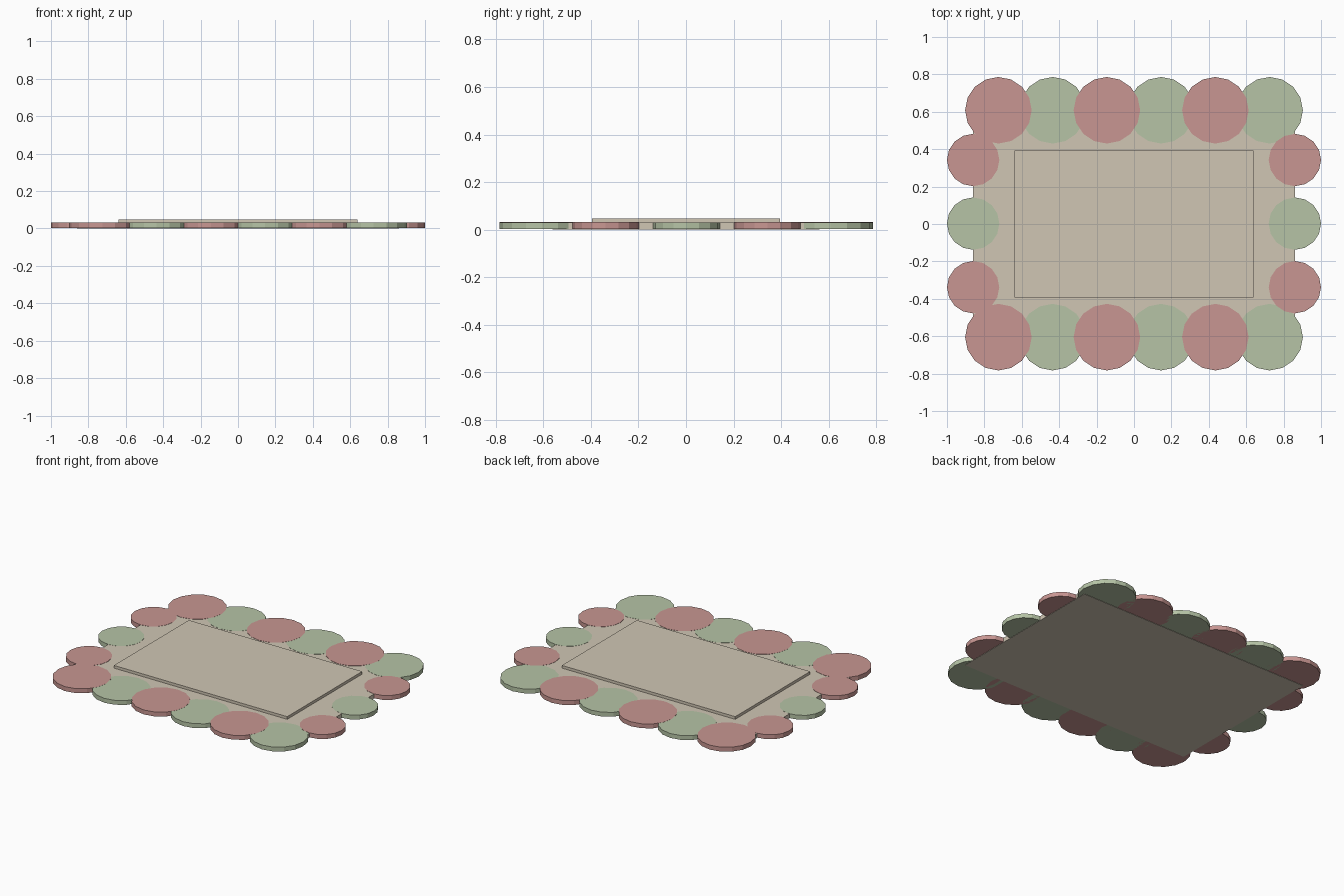
import bpy
import math

if "Cube" in bpy.data.objects:
    bpy.data.objects.remove(bpy.data.objects["Cube"])


def make_material(name, colour):
    m = bpy.data.materials.new(name)
    m.diffuse_color = (*colour, 1)
    m.use_nodes = True
    m.node_tree.nodes["Principled BSDF"].inputs["Base Color"].default_value = m.diffuse_color
    return m


pink = make_material("dusty_pink", (0.578, 0.305, 0.287))
green = make_material("sage_green", (0.468, 0.552, 0.381))
beige = make_material("warm_beige", (0.631, 0.565, 0.456))


def box(name, sx, sy, z0, z1, mat):
    bpy.ops.mesh.primitive_cube_add(size=1, location=(0, 0, (z0 + z1) / 2))
    o = bpy.context.object
    o.name = name
    o.scale = (sx, sy, z1 - z0)
    bpy.ops.object.transform_apply(location=False, rotation=False, scale=True)
    o.data.materials.append(mat)


def disc(name, x, y, r, mat):
    # pink discs sit a hair higher so overlaps stay clean
    z0, z1 = 0.002, (0.0315 if mat == pink else 0.031)
    bpy.ops.mesh.primitive_cylinder_add(vertices=16, radius=r, depth=z1 - z0,
                                        location=(x, y, (z0 + z1) / 2))
    o = bpy.context.object
    o.name = name
    o.data.materials.append(mat)


# Base slab and raised centre panel
box("base_slab", 1.72, 1.12, 0, 0.03, beige)
box("centre_panel", 1.276, 0.788, 0.03, 0.048, beige)

# Scalloped border: large discs along front and back
for side, y in (("front", -0.605), ("back", 0.608)):
    for i in range(6):
        disc(f"{side}_scallop_{i + 1}", -0.725 + 0.29 * i, y, 0.178,
             green if i % 2 else pink)

# Smaller discs along left and right
for side, x in (("left", -0.86), ("right", 0.86)):
    for i in range(3):
        disc(f"{side}_scallop_{i + 1}", x, -0.338 + 0.34 * i, 0.14,
             green if i % 2 else pink)
